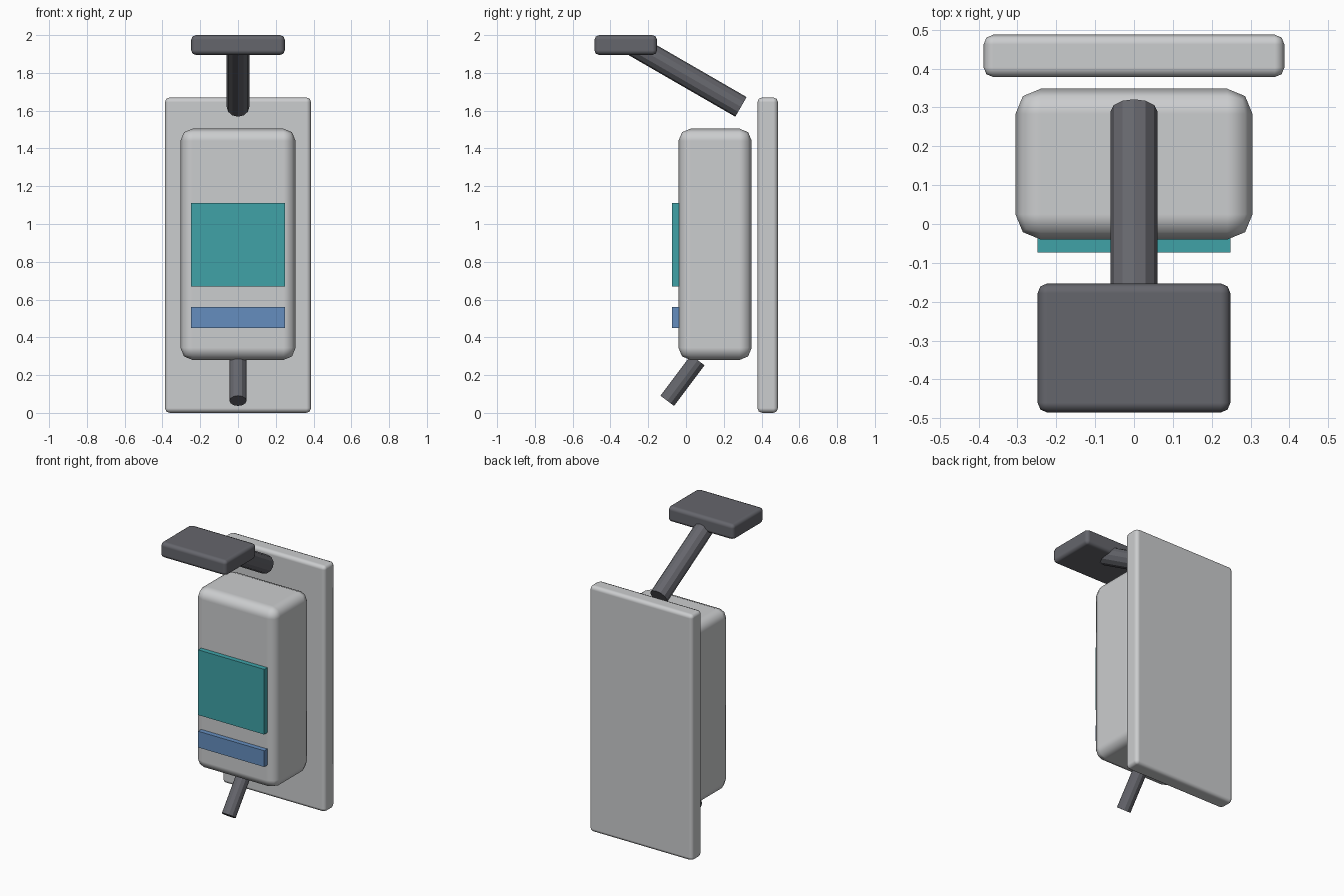
import bpy
from mathutils import Vector

old = bpy.data.objects.get("Cube")
if old:
    bpy.data.objects.remove(old, do_unlink=True)


def material(name, rgb):
    m = bpy.data.materials.new(name)
    m.use_nodes = True
    m.diffuse_color = (*rgb, 1)
    m.node_tree.nodes["Principled BSDF"].inputs["Base Color"].default_value = (*rgb, 1)
    return m


light_grey = material("light grey", (0.60, 0.61, 0.62))
dark_grey = material("dark grey", (0.13, 0.132, 0.15))
teal = material("teal", (0.05, 0.36, 0.39))
blue = material("blue", (0.13, 0.27, 0.52))


def box(name, mat, low, high, bevel=0):
    """Box between two corners, with optional softened edges."""
    low, high = Vector(low), Vector(high)
    bpy.ops.mesh.primitive_cube_add(size=1, location=(low + high) / 2)
    ob = bpy.context.object
    ob.name = name
    ob.scale = high - low
    bpy.ops.object.transform_apply(location=False, rotation=False, scale=True)
    ob.data.materials.append(mat)
    if bevel:
        bpy.ops.object.shade_smooth()
        mod = ob.modifiers.new("soft edges", "BEVEL")
        mod.width = bevel
        mod.segments = 2
        mod.harden_normals = True
    return ob


def rod(name, mat, start, end, radius):
    """Faceted cylinder running from start to end."""
    start, end = Vector(start), Vector(end)
    axis = end - start
    bpy.ops.mesh.primitive_cylinder_add(vertices=12, radius=radius, depth=axis.length,
                                        location=(start + end) / 2)
    ob = bpy.context.object
    ob.name = name
    ob.rotation_euler = axis.to_track_quat("Z", "Y").to_euler()
    ob.data.materials.append(mat)
    return ob


# Wall plate and main housing
box("back_plate", light_grey, (-0.387, 0.378, 0), (0.387, 0.487, 1.67), 0.025)
box("housing", light_grey, (-0.305, -0.04, 0.28), (0.305, 0.348, 1.505), 0.065)

# Front panels
box("screen", teal, (-0.248, -0.073, 0.67), (0.248, -0.035, 1.112))
box("label_strip", blue, (-0.248, -0.073, 0.45), (0.248, -0.035, 0.56))

# Overhead lamp on its slanted arm
box("lamp_head", dark_grey, (-0.248, -0.485, 1.895), (0.248, -0.153, 2.0), 0.025)
rod("lamp_arm", dark_grey, (0, 0.291, 1.62), (0, -0.272, 1.945), 0.06)

# Angled spout under the housing
rod("spout", dark_grey, (0, -0.099, 0.064), (0, 0.062, 0.279), 0.045)
